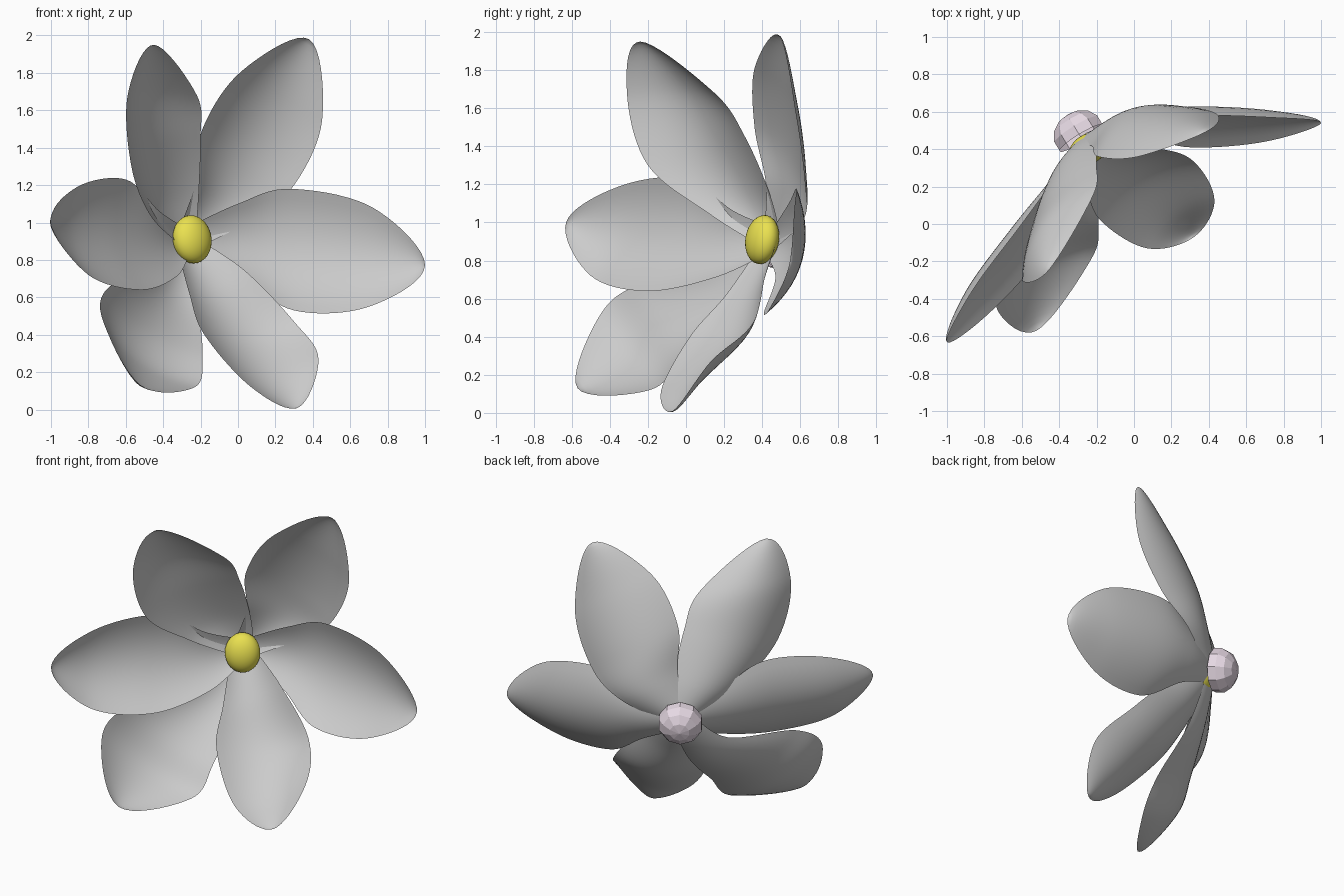
import bpy, bmesh
from mathutils import Vector

if "Cube" in bpy.data.objects:
    bpy.data.objects.remove(bpy.data.objects["Cube"])

AXIS = Vector((0.51, -0.84, 0.17)).normalized()   # direction the flower faces
BASE = Vector((-0.27, 0.44, 0.90))                # where the petals meet
STEPS, ACROSS = 9, 14


def colour(obj, name, rgb):
    mat = bpy.data.materials.new(name)
    mat.diffuse_color = (*rgb, 1)
    mat.use_nodes = True
    mat.node_tree.nodes["Principled BSDF"].inputs["Base Color"].default_value = mat.diffuse_color
    obj.data.materials.append(mat)


def catmull(p0, p1, p2, p3, t):
    return 0.5 * (2 * p1 + (p2 - p0) * t + (2 * p0 - 5 * p1 + 4 * p2 - p3) * t ** 2
                  + (3 * p1 - p0 - 3 * p2 + p3) * t ** 3)


def edge(own, other, tip):
    # smooth petal edge from base to tip, flowing round into the other edge
    start = BASE + (own[1] - other[1]).normalized() * 0.075
    pts = [start, start] + own + [tip, other[-1]]
    out = []
    for i in range(len(pts) - 3):
        out += [catmull(*pts[i:i + 4], k / STEPS) for k in range(STEPS)]
    return out + [tip]


def petal(name, left, right, tip, cup):
    left, right, tip = [Vector(p) for p in left], [Vector(p) for p in right], Vector(tip)
    n = (right[1] - left[1]).cross(tip - BASE).normalized()
    if n.dot(AXIS) > 0:
        n = -n
    a, b = edge(left, right, tip), edge(right, left, tip)
    bm = bmesh.new()
    rows = []
    for p, q in zip(a, b):
        row = []
        for j in range(ACROSS + 1):
            s = j / ACROSS
            row.append(bm.verts.new(p.lerp(q, s) + n * (cup * (q - p).length * 4 * s * (1 - s))))
        rows.append(row)
    for r0, r1 in zip(rows, rows[1:]):
        for j in range(ACROSS):
            bm.faces.new((r0[j], r0[j + 1], r1[j + 1], r1[j]))
    bmesh.ops.remove_doubles(bm, verts=bm.verts, dist=0.0005)
    bmesh.ops.recalc_face_normals(bm, faces=bm.faces)
    for f in bm.faces:
        f.smooth = True
    if sum(f.normal.dot(AXIS) for f in bm.faces) < 0:
        bmesh.ops.reverse_faces(bm, faces=bm.faces)
    me = bpy.data.meshes.new(name)
    bm.to_mesh(me)
    bm.free()
    bpy.context.collection.objects.link(bpy.data.objects.new(name, me))


# Six cupped petals: points along both edges, then the tip
petal("petal_upper_right",
      [(-.23, .42, 1.2), (-.19, .36, 1.5), (.02, .36, 1.81)],
      [(.08, .62, 1.02), (.30, .625, 1.2), (.45, .58, 1.55)], (.38, .49, 1.98), .16)
petal("petal_right",
      [(0, .54, 1.1), (.28, .58, 1.18), (.72, .57, 1.08)],
      [(0, .47, .71), (.3, .41, .53), (.7, .44, .55)], (1, .54, .77), .18)
petal("petal_lower_right",
      [(-.26, .21, .62), (-.18, .02, .4), (.07, -.13, .12)],
      [(.04, .42, .74), (.3, .35, .47), (.43, .13, .27)], (.32, -.07, .01), .17)
petal("petal_lower_left",
      [(-.44, .17, .72), (-.67, -.25, .67), (-.73, -.46, .5)],
      [(-.21, .27, .55), (-.19, -.0, .3), (-.23, -.19, .12)], (-.52, -.57, .13), .15)
petal("petal_left",
      [(-.42, .25, 1.06), (-.6, 0, 1.23), (-.86, -.35, 1.19)],
      [(-.33, .15, .71), (-.52, -.2, .64), (-.8, -.5, .72)], (-1, -.63, 1.0), .17)
petal("petal_upper_left",
      [(-.47, .13, 1.04), (-.57, -.2, 1.3), (-.59, -.31, 1.68)],
      [(-.21, .44, 1.15), (-.2, .31, 1.45), (-.22, .15, 1.68)], (-.45, -.24, 1.95), .18)

# Smooth yellow centre, flattened along the facing direction
rot = AXIS.to_track_quat('Z', 'Y').to_euler()
bpy.ops.mesh.primitive_uv_sphere_add(segments=32, ring_count=16, radius=1,
                                     location=(-.245, .40, .91), rotation=rot)
centre = bpy.context.object
centre.name = "flower_centre"
centre.scale = (.112, .13, .078)
bpy.ops.object.shade_smooth()
colour(centre, "yellow", (.82, .75, .08))

# Faceted bud behind the petals, open where it meets them
bpy.ops.mesh.primitive_uv_sphere_add(segments=10, ring_count=7, radius=1,
                                     location=(-.295, .482, .90), rotation=rot)
bud = bpy.context.object
bud.name = "flower_back_bud"
bud.scale = (.145, .145, .12)
bm = bmesh.new()
bm.from_mesh(bud.data)
bmesh.ops.delete(bm, geom=[v for v in bm.verts if v.co.z > 0.3], context='VERTS')
bm.to_mesh(bud.data)
bm.free()
colour(bud, "pale_pink", (.80, .70, .78))
